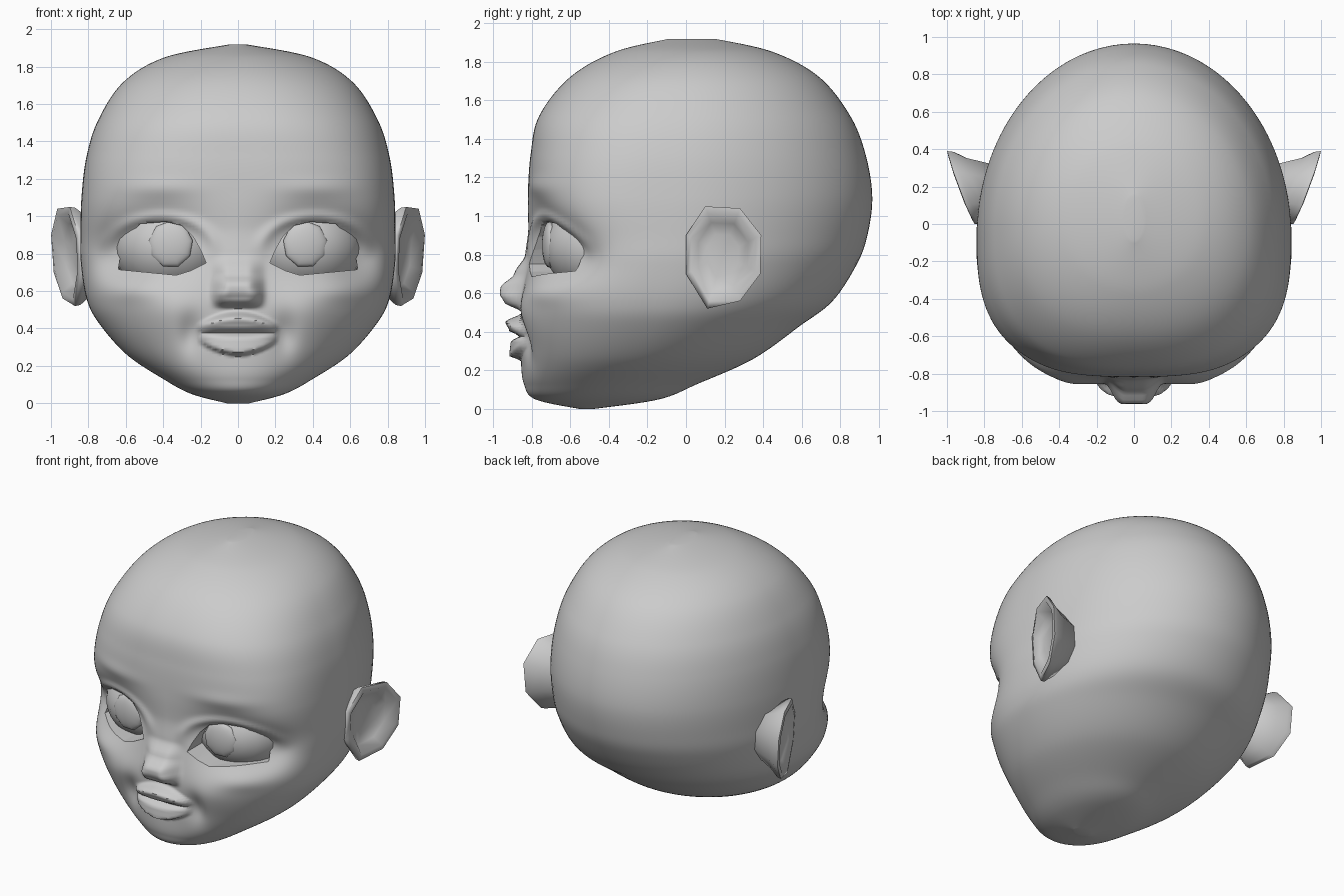
import bpy, bmesh, math

if "Cube" in bpy.data.objects:
    bpy.data.objects.remove(bpy.data.objects["Cube"])

def clamp(t):
    return max(0.0, min(1.0, t))

def smooth(t):
    t = clamp(t)
    return t * t * (3 - 2 * t)

def lerp_profile(pts, z):
    if z <= pts[0][0] or z >= pts[-1][0]:
        return 0.0
    for (a, ha), (b, hb) in zip(pts, pts[1:]):
        if a <= z <= b:
            return ha + (hb - ha) * smooth((z - a) / (b - a))
    return 0.0

def spline(rows, steps):
    """Catmull-Rom through control rows."""
    out = []
    for i in range(len(rows) - 1):
        p0, p1, p2 = rows[max(i - 1, 0)], rows[i], rows[i + 1]
        p3 = rows[min(i + 2, len(rows) - 1)]
        for k in range(steps):
            t = k / steps
            out.append([0.5 * (2 * b + (c - a) * t + (2 * a - 5 * b + 4 * c - d) * t * t
                               + (3 * b - a - 3 * c + d) * t ** 3)
                        for a, b, c, d in zip(p0, p1, p2, p3)])
    return out + [list(rows[-1])]

def loft(name, rings):
    """Closed skin through equal-length rings, capped at both ends."""
    bm = bmesh.new()
    vs = [[bm.verts.new(p) for p in r] for r in rings]
    n = len(vs[0])
    for a, b in zip(vs, vs[1:]):
        for j in range(n):
            bm.faces.new((a[j], a[(j + 1) % n], b[(j + 1) % n], b[j]))
    bm.faces.new(vs[0][::-1])
    bm.faces.new(vs[-1])
    bmesh.ops.recalc_face_normals(bm, faces=bm.faces)
    me = bpy.data.meshes.new(name)
    bm.to_mesh(me)
    bm.free()
    ob = bpy.data.objects.new(name, me)
    bpy.context.collection.objects.link(ob)
    return ob

def activate(ob):
    bpy.ops.object.select_all(action='DESELECT')
    ob.select_set(True)
    bpy.context.view_layer.objects.active = ob

def shade(ob, deg):
    activate(ob)
    bpy.ops.object.shade_smooth_by_angle(angle=math.radians(deg))

# Head slices: z, half width, front y, back y, centre y, front squareness
SLICES = [
    (0.00, .06, -.55, -.48, -.52, 2.0), (0.05, .25, -.78, -.14, -.48, 2.0),
    (0.13, .40, -.84, .06, -.40, 2.1), (0.26, .595, -.855, .35, -.28, 2.2),
    (0.43, .745, -.85, .59, -.18, 2.4), (0.56, .81, -.85, .76, -.13, 2.5),
    (0.75, .84, -.83, .885, -.10, 2.6), (0.90, .842, -.82, .94, -.08, 2.7),
    (1.10, .837, -.82, .965, -.06, 2.85), (1.32, .81, -.805, .93, -.05, 2.7),
    (1.52, .745, -.76, .85, -.03, 2.5), (1.72, .61, -.60, .69, .00, 2.25),
    (1.85, .39, -.37, .45, .03, 2.05), (1.918, .05, -.09, .15, .03, 2.0)]
NOSE = [(.50, 0), (.555, .09), (.60, .115), (.63, .118), (.70, .055), (.80, .01), (.95, 0)]
LIPS = [(.25, 0), (.275, .06), (.35, .055), (.378, .01), (.405, .065), (.45, .085), (.50, 0)]

def relief(x, z):
    """Forward offset of the face features."""
    x = abs(x)
    g = lambda cx, cz, sx, sz: math.exp(-((x - cx) / sx) ** 2 - ((z - cz) / sz) ** 2)
    h = lerp_profile(NOSE, z) * (1 - smooth((x - .05) / .11))
    h += .025 * g(.10, .58, .035, .035)
    # eye sockets and upper lids
    h -= .09 * g(.44, .89, .24, .18) + .10 * g(.66, .79, .15, .14)
    e = math.hypot((x - .41) / .25, (z - .83) / .15)
    h += .018 * math.exp(-((e - 1.12) / .17) ** 2) * smooth((z - .75) / .15)
    h += .012 * g(.42, 1.15, .2, .05)
    # cheeks and mouth
    h += .04 * g(.37, .50, .18, .15) + .03 * g(.57, .61, .15, .07)
    h -= .035 * g(.25, .37, .06, .10)
    if x < .21:
        s = 1 - .55 * (x / .2) ** 2
        h += lerp_profile(LIPS, .378 + (z - .378) / s) * (1 - (x / .21) ** 2) ** .6
    return h

COLS = 160
rings = []
for z, w, yf, yb, yc, n in spline(SLICES, 12):
    ring = []
    for k in range(COLS):
        s = -math.pi + 2 * math.pi * k / COLS
        th = s - .5 * math.sin(s)
        sn, cs = math.sin(th), math.cos(th)
        d, p = (yc - yf, n) if cs > 0 else (yb - yc, 2.0)
        r = (abs(sn / w) ** p + abs(cs / d) ** p) ** (-1 / p)
        x, y = r * sn, yc - r * cs
        if cs > 0:
            y -= relief(x, z) * smooth((yc - y) / .2)
        ring.append((x, y, z))
    rings.append(ring)
head = loft("head", rings)

# Eye openings cut through the face
EYE = [(.17, .75), (.20, .82), (.24, .89), (.30, .95), (.385, .97), (.52, .96), (.60, .88),
       (.63, .78), (.64, .715), (.33, .685), (.25, .71)]
for side in (1, -1):
    cut = loft("eye_cutter", [[(side * x, y, z) for x, z in EYE] for y in (-1.1, -.4)])
    cut.hide_render = True
    activate(head)
    m = head.modifiers.new("eye_opening", 'BOOLEAN')
    m.operation, m.solver, m.object = 'DIFFERENCE', 'EXACT', cut
    bpy.ops.object.modifier_apply(modifier=m.name)
    bpy.data.objects.remove(cut, do_unlink=True)
shade(head, 55)

# Ear outline (y, z) and rings: scale, offset from the flared ear plane
EAR = [(.10, 1.05), (.28, 1.04), (.39, .90), (.385, .70), (.28, .56), (.11, .52), (0, .70), (0, .90)]
EAR_RINGS = [(.60, None), (.82, -.085), (.98, -.03), (1.0, 0), (.86, .005), (.66, -.045), (.42, -.065)]

def ear_ring(side, scale, off):
    pts = []
    for y, z in EAR:
        y, z = .19 + (y - .19) * scale, .80 + (z - .80) * scale
        x = .72 if off is None else .85 + .375 * y + .06 * (z - .85) + off
        if scale < .7 and off is not None:
            x = max(x, .845)         # keep the bowl outside the skull
        pts.append((side * x, y, z))
    return pts

for side, tag in ((1, "left"), (-1, "right")):
    shade(loft("ear_" + tag, [ear_ring(side, *r) for r in EAR_RINGS]), 75)
    # Eyeball, turned slightly outward, and faceted iris
    for name, seg, loc, size, turn in (
            ("eyeball_", 32, (.36, -.42, .84), (.31, .31, .27), 18),
            ("iris_", 9, (.36, -.705, .85), (.12, .04, .125), 5)):
        bpy.ops.mesh.primitive_uv_sphere_add(segments=seg, ring_count=12, radius=1,
                                             location=(side * loc[0], loc[1], loc[2]),
                                             rotation=(math.pi / 2, 0, side * math.radians(turn)))
        ob = bpy.context.object
        ob.name, ob.scale = name + tag, (size[0], size[2], size[1])
        shade(ob, 60)
